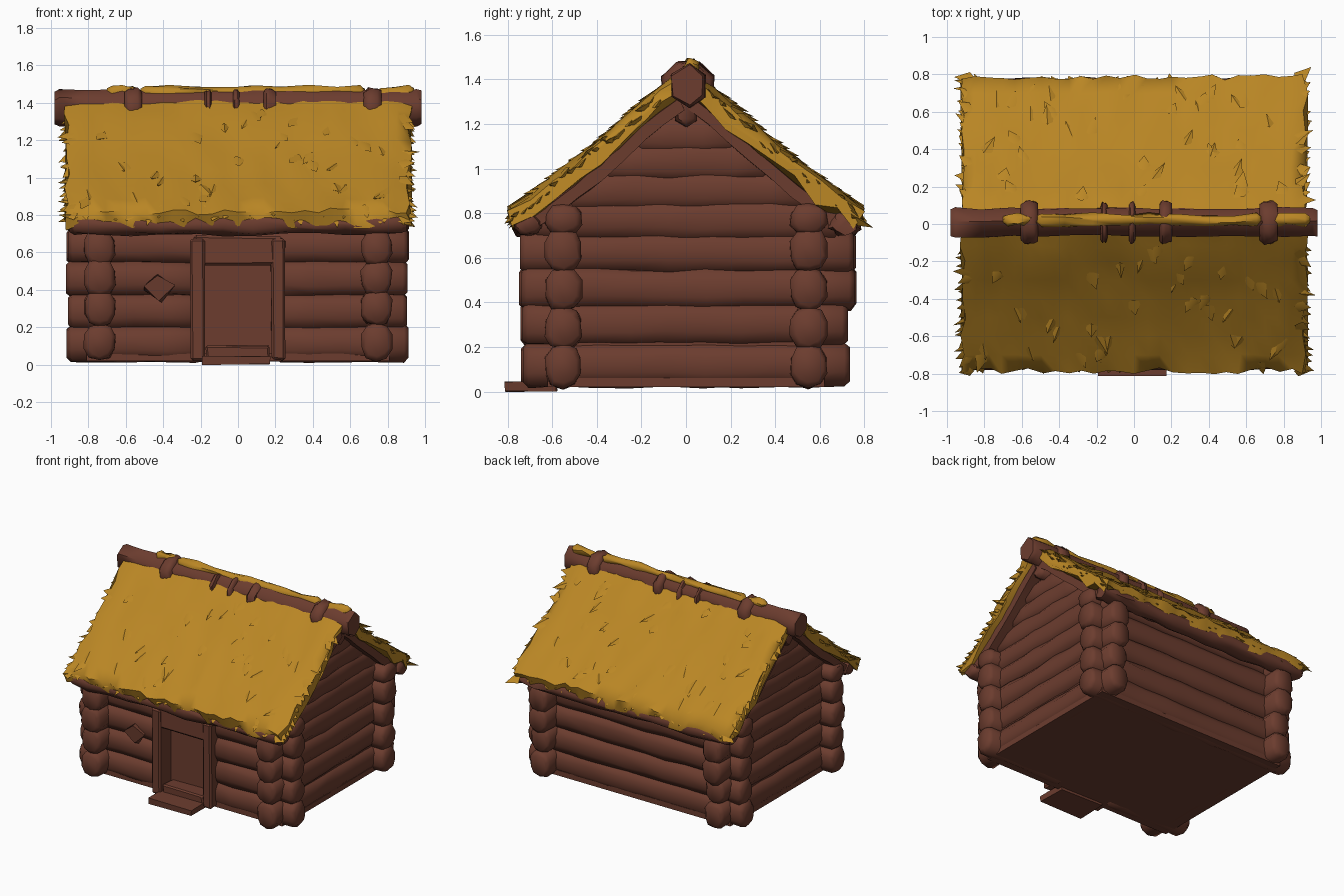
import bpy, bmesh, math, random
from mathutils import Vector, Matrix

random.seed(7)
cube = bpy.data.objects.get("Cube")
if cube:
    bpy.data.objects.remove(cube, do_unlink=True)


def material(name, rgb):
    m = bpy.data.materials.new(name)
    m.use_nodes = True
    m.diffuse_color = (*rgb, 1)
    m.node_tree.nodes["Principled BSDF"].inputs["Base Color"].default_value = (*rgb, 1)
    return m


WOOD = material("brown wood", (0.150, 0.046, 0.028))
STRAW = material("golden straw", (0.49, 0.24, 0.018))


def jit(a):
    return random.uniform(-a, a)


def finish(bm, name, mat, angle=50):
    bmesh.ops.recalc_face_normals(bm, faces=bm.faces[:])
    mesh = bpy.data.meshes.new(name)
    bm.to_mesh(mesh)
    bm.free()
    mesh.materials.append(mat)
    ob = bpy.data.objects.new(name, mesh)
    bpy.context.collection.objects.link(ob)
    bpy.ops.object.select_all(action='DESELECT')
    ob.select_set(True)
    bpy.context.view_layer.objects.active = ob
    bpy.ops.object.shade_smooth_by_angle(angle=math.radians(angle))


def skin(bm, rings):
    """Join closed rings of points into a capped tube."""
    rows = [[bm.verts.new(p) for p in ring] for ring in rings]
    n = len(rows[0])
    for a, b in zip(rows, rows[1:]):
        for i in range(n):
            j = (i + 1) % n
            bm.faces.new((a[i], a[j], b[j], b[i]))
    bm.faces.new(rows[0])
    bm.faces.new(rows[-1])


def log(name, axis, start, end, side, z, rw, rh, mat=WOOD, sides=10, rough=0.006,
        taper=0.75, square=1.0):
    """A rough log along x or y; a low square value flattens its faces."""
    steps = max(2, round((end - start) / 0.16))
    tip = min(0.025, (end - start) / 4)
    stations = [(start, taper), (start + tip, 1)]
    stations += [(start + (end - start) * i / steps, 1) for i in range(1, steps)]
    stations += [(end - tip, 1), (end, taper)]
    rings = []
    for t, s in stations:
        ring = []
        for k in range(sides):
            a = 2 * math.pi * (k + 0.5) / sides
            c, d = math.cos(a), math.sin(a)
            u = side + rw * s * math.copysign(abs(c) ** square, c) + jit(rough)
            h = z + rh * s * math.copysign(abs(d) ** square, d) + jit(rough)
            ring.append((t, u, h) if axis == 'x' else (u, t, h))
        rings.append(ring)
    bm = bmesh.new()
    skin(bm, rings)
    finish(bm, name, mat, 60)


def wall_log(name, axis, start, end, side, z, rh=0.1):
    log(name, axis, start, end, side, z, 0.085, rh, rough=0.006, square=0.85)


def box(name, lo, hi, rough=0.0, tilt=0.0, bevel=0.0):
    bm = bmesh.new()
    bmesh.ops.create_cube(bm, size=1)
    lo, hi = Vector(lo), Vector(hi)
    turn = Matrix.Rotation(tilt, 3, 'Y')
    for v in bm.verts:
        local = Vector([v.co[i] * (hi[i] - lo[i]) for i in range(3)])
        v.co = turn @ local + (lo + hi) / 2 + Vector((jit(rough), jit(rough), jit(rough)))
    if bevel:
        bmesh.ops.bevel(bm, geom=bm.edges[:], offset=bevel, segments=1, affect='EDGES')
    finish(bm, name, WOOD, 30)


# Solid house core and floor
bm = bmesh.new()
gable = [(-0.53, 0.03), (0.53, 0.03), (0.53, 0.86), (0, 1.32), (-0.53, 0.86)]
skin(bm, [[(x, y, z) for y, z in gable] for x in (-0.79, 0.79)])
finish(bm, "house_core", WOOD, 30)
box("floor", (-0.81, -0.62, 0.02), (0.81, 0.62, 0.06))

# Long walls, with the front logs parted for the doorway
for i, z in enumerate((0.115, 0.285, 0.46, 0.635, 0.775)):
    rh = 0.07 if i == 4 else 0.1
    wall_log("back_wall_log", 'x', -0.91 + jit(0.01), 0.91 + jit(0.01), 0.55, z, rh)
    if i < 3:
        wall_log("front_wall_log", 'x', -0.91 + jit(0.01), -0.2, -0.55, z, rh)
        wall_log("front_wall_log", 'x', 0.2, 0.91 + jit(0.01), -0.55, z, rh)
    else:
        wall_log("front_wall_log", 'x', -0.91, 0.91, -0.55, z, rh)

# End walls and the shorter logs that climb each gable
for s in (-1, 1):
    for i, z in enumerate((0.12, 0.305, 0.465, 0.625)):
        wall_log("end_wall_log", 'y', -0.74 + jit(0.012), (0.73 if i < 2 else 0.755) + jit(0.01),
                 s * 0.74, z)
    for z in (0.77, 0.9, 1.03, 1.15):
        half = min(0.69, (1.33 - z) / 0.81)
        wall_log("gable_log", 'y', -half, half, s * 0.742, z)

# Doorway and front details
box("door", (-0.18, -0.56, 0.06), (0.18, -0.52, 0.56))
for x in (-0.215, 0.215):
    box("door_post", (x - 0.038, -0.69, 0.025), (x + 0.038, -0.54, 0.67), rough=0.006, bevel=0.012)
box("door_lintel", (-0.24, -0.68, 0.53), (0.24, -0.54, 0.69), rough=0.008, bevel=0.015)
box("door_sill", (-0.17, -0.67, 0.03), (0.17, -0.54, 0.1), rough=0.006, bevel=0.01)
box("doorstep", (-0.19, -0.81, 0.0), (0.17, -0.58, 0.045), rough=0.004)
box("wall_patch", (-0.475, -0.65, 0.355), (-0.365, -0.62, 0.465), rough=0.015, tilt=0.75)

# Roof cross-section, from ridge to eave
OUTER = [(0.03, 1.43), (0.12, 1.36), (0.2, 1.295), (0.3, 1.2), (0.4, 1.115),
         (0.5, 1.035), (0.6, 0.958), (0.7, 0.885), (0.785, 0.82)]


def roof_point(t):
    """Point on the roof surface for t from 0 at the ridge to 1 at the eave."""
    f = min(max(t, 0), 0.999) * (len(OUTER) - 1)
    i = int(f)
    a, b = Vector(OUTER[i]), Vector(OUTER[i + 1])
    return a.lerp(b, f - i)


def roof_slab(name, s, half, drop, thick, mat, rough, steps, last, ragged=0.0):
    """Half a roof; ragged makes the gable edges uneven in depth."""
    section = [(y, z - drop) for y, z in OUTER[:last]]
    depth = [thick * (0.75 if i == 8 else 1) for i in range(last)]
    under = [(y - 0.02, z - d - drop) for (y, z), d in zip(OUTER, depth)][::-1]
    rings = []
    for i in range(steps + 1):
        x = -half + 2 * half * i / steps
        edge = i in (0, steps)
        ring = []
        for k, (y, z) in enumerate(section + under):
            eave = rough if k in (last - 1, last) else 0
            lift = -0.02 if k < last else random.uniform(-0.3, 1) * ragged
            ring.append((x + jit(rough * (1.5 if edge else 0.8)), s * (y + jit(rough * 0.5 + eave)),
                         z + (lift if edge else 0) + jit(rough + eave * 0.8)))
        rings.append(ring)
    bm = bmesh.new()
    skin(bm, rings)
    finish(bm, name, mat, 65)


def blade(bm, base, along, up, length, width, lift):
    """A straw tuft: a sunken foot drawn out to a point."""
    across = along.cross(up).normalized()
    tip = bm.verts.new(base + along * length + up * lift)
    corners = [base - across * width, base - along * 0.03 + up * 0.01,
               base + across * width, base - up * 0.025]
    foot = [bm.verts.new(c) for c in corners]
    for i in range(4):
        bm.faces.new((foot[i], foot[(i + 1) % 4], tip))
    bm.faces.new(foot)


for s, side in ((-1, "front"), (1, "back")):
    roof_slab(side + "_roof_boards", s, 0.885, 0.09, 0.075, WOOD, 0.006, 12, 8)
    roof_slab(side + "_thatch", s, 0.915, 0.0, 0.1, STRAW, 0.012, 26, 9, 0.035)
    # Rough eave pole that shows in places below the straw
    log(side + "_eave_pole", 'x', -0.9, 0.9, s * 0.71, 0.75, 0.068, 0.054, rough=0.012)

    # Loose straw on the slope, along the eave and at both gable edges
    bm = bmesh.new()
    down = Vector((0, s * 0.77, -0.64))
    up = Vector((0, s * 0.64, 0.77))
    for _ in range(36):
        y, z = roof_point(random.uniform(0.15, 0.9))
        along = (down + Vector((jit(0.7), 0, 0))).normalized()
        blade(bm, Vector((jit(0.82), s * y, z)) - up * 0.006, along, up,
              random.uniform(0.05, 0.1), random.uniform(0.025, 0.05), random.uniform(0.015, 0.03))
    for i in range(24):
        x = -0.88 + 1.76 * i / 23 + jit(0.03)
        along = (down + Vector((jit(0.6), 0, -0.2))).normalized()
        blade(bm, Vector((x, s * 0.75, 0.81 + jit(0.02))), along, up,
              random.uniform(0.04, 0.08), random.uniform(0.025, 0.045), jit(0.012))
    for e in (-1, 1):
        for i in range(20):
            y, z = roof_point(0.14 + 0.86 * i / 19)
            along = (Vector((e, 0, 0)) + down * random.uniform(0, 1.2)).normalized()
            blade(bm, Vector((e * 0.885, s * y, z - random.uniform(0.01, 0.06))), along, up,
                  random.uniform(0.05, 0.09), random.uniform(0.025, 0.045), jit(0.02))
    finish(bm, side + "_straw_tufts", STRAW, 40)

# Ridge beam, its lower support, bindings and straw cap
log("ridge_beam", 'x', -0.98, 0.98, 0.01, 1.372, 0.086, 0.1, sides=6, rough=0.008, taper=0.93)
log("ridge_support", 'x', -0.88, 0.88, 0, 1.25, 0.055, 0.07, sides=6)
for x, half, r in ((-0.56, 0.048, 0.122), (0.72, 0.048, 0.122), (-0.16, 0.018, 0.113),
                   (-0.01, 0.018, 0.116), (0.17, 0.034, 0.122)):
    log("ridge_binding", 'x', x - half, x + half, 0.008, 1.37, r, r * 0.93, sides=8,
        rough=0.008, taper=0.85)
for start, end in ((-0.7, -0.54), (-0.52, 0.68), (0.74, 0.94)):
    log("ridge_straw", 'x', start, end, 0.022, 1.458, 0.032, 0.03, STRAW, 8, 0.011, 0.4)
